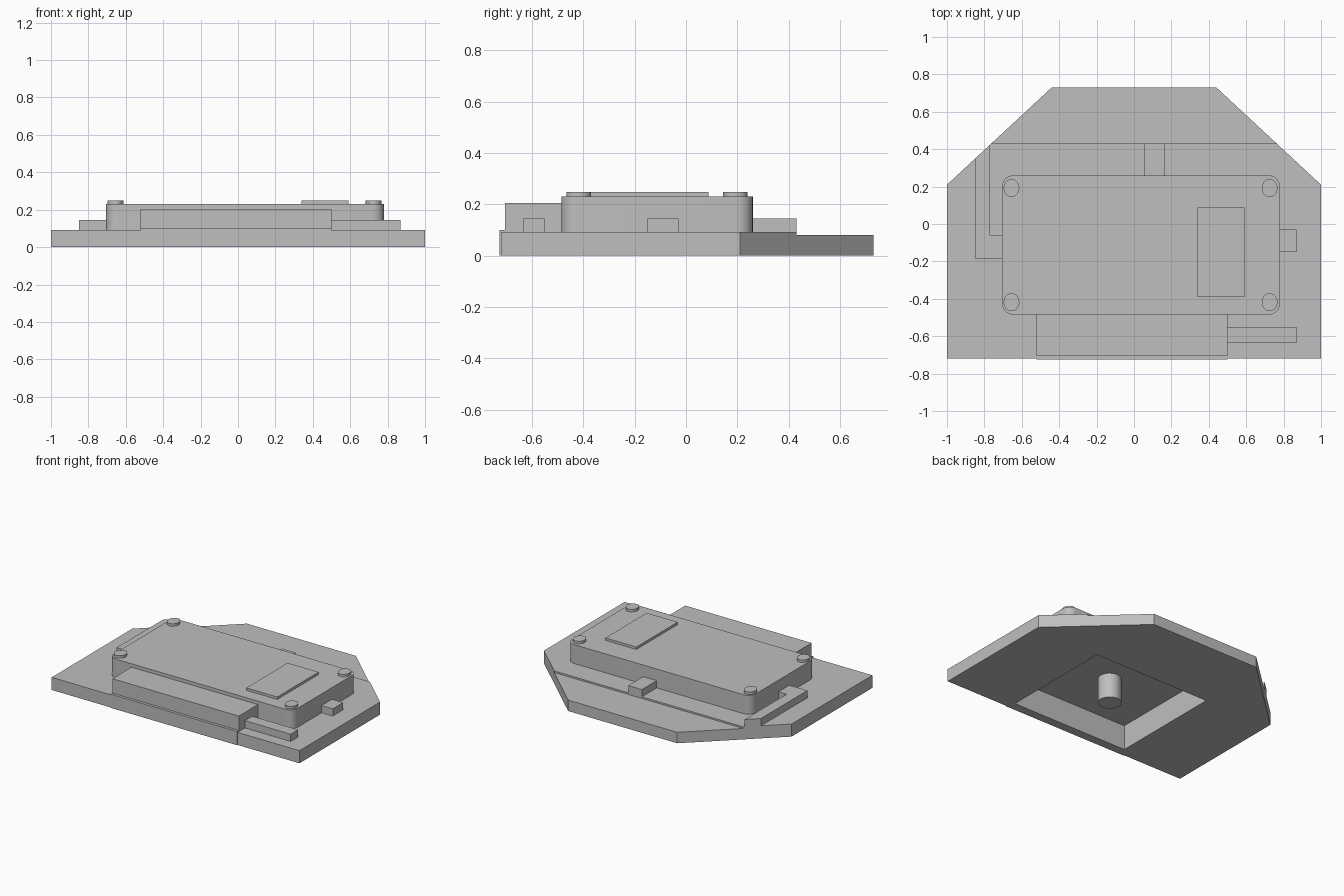
import bpy
import bmesh
import math

cube = bpy.data.objects.get("Cube")
if cube:
    bpy.data.objects.remove(cube, do_unlink=True)

grey = bpy.data.materials.new("plain grey")
grey.use_nodes = True
colour = (0.52, 0.52, 0.52, 1)
grey.diffuse_color = colour
grey.node_tree.nodes["Principled BSDF"].inputs["Base Color"].default_value = colour


def finish(name, bm):
    bmesh.ops.recalc_face_normals(bm, faces=bm.faces)
    mesh = bpy.data.meshes.new(name)
    bm.to_mesh(mesh)
    bm.free()
    mesh.materials.append(grey)
    ob = bpy.data.objects.new(name, mesh)
    bpy.context.collection.objects.link(ob)
    return ob


def prism(name, outline, z0, z1, corner=0):
    """Extrude a plan outline from z0 to z1, optionally rounding its corners."""
    bm = bmesh.new()
    face = bm.faces.new([bm.verts.new((x, y, z0)) for x, y in outline])
    top = bmesh.ops.extrude_face_region(bm, geom=[face])["geom"]
    for v in top:
        if isinstance(v, bmesh.types.BMVert):
            v.co.z = z1
    if corner:
        upright = [e for e in bm.edges
                   if abs(e.verts[0].co.z - e.verts[1].co.z) > 0.01]
        bmesh.ops.bevel(bm, geom=upright, offset=corner, segments=8,
                        profile=0.5, affect="EDGES")
    return finish(name, bm)


def box(name, x0, x1, y0, y1, z0, z1, corner=0):
    return prism(name, [(x0, y0), (x1, y0), (x1, y1), (x0, y1)], z0, z1, corner)


def cylinder(name, x, y, rx, ry, z0, z1):
    ring = [(x + rx * math.cos(math.tau * i / 32), y + ry * math.sin(math.tau * i / 32))
            for i in range(32)]
    return prism(name, ring, z0, z1)


def smooth(ob):
    bpy.ops.object.select_all(action="DESELECT")
    ob.select_set(True)
    bpy.context.view_layer.objects.active = ob
    bpy.ops.object.shade_smooth_by_angle(angle=math.radians(30))


def chamfer_y(x):
    """Back edge of the sloping plate corner at a given x."""
    return 0.21 + (1 - abs(x)) * 0.52 / 0.56


# Base plate with cut back corners, and the slightly raised deck
base = prism("base_plate", [(-1, -0.72), (1, -0.72), (1, 0.21), (0.44, 0.73),
                            (-0.44, 0.73), (-1, 0.21)], 0, 0.08)
step = 0.43
step_x = 1 - (step - 0.21) * 0.56 / 0.52
deck = prism("raised_deck", [(-1, -0.72), (1, -0.72), (1, 0.21), (step_x, step),
                             (-step_x, step), (-1, 0.21)], 0.08, 0.092)

# Main housing and front box
housing = box("housing", -0.705, 0.78, -0.485, 0.26, 0.09, 0.23, corner=0.06)
front_box = box("front_box", -0.52, 0.5, -0.705, -0.48, 0.09, 0.205)
lip = box("front_lip", -0.52, 0.5, -0.725, -0.7, 0, 0.1)

# Open pocket beneath, with its central post
pocket = box("pocket_cutter", -0.47, 0.47, -0.66, 0.18, -0.1, 0.18)
pocket.hide_render = True
pocket.hide_viewport = True
for ob in (base, deck, housing, front_box):
    cut = ob.modifiers.new("pocket", "BOOLEAN")
    cut.operation = "DIFFERENCE"
    cut.solver = "EXACT"
    cut.object = pocket
post = cylinder("centre_post", 0, -0.25, 0.078, 0.078, 0, 0.19)

# Screw heads and label plate on the lid
for side, x in (("right", -0.655), ("left", 0.725)):
    for end, y in (("front", -0.418), ("back", 0.192)):
        smooth(cylinder(f"screw_{end}_{side}", x, y, 0.042, 0.048, 0.22, 0.248))
box("label_plate", 0.34, 0.59, -0.39, 0.087, 0.22, 0.248)

# Connectors and channels around the housing
channel_top = 0.145
box("front_strip", 0.49, 0.87, -0.635, -0.55, 0.085, channel_top)
box("side_block", 0.77, 0.87, -0.15, -0.03, 0.085, channel_top)
box("back_block", 0.055, 0.165, 0.25, step, 0.085, channel_top)
prism("side_channel", [(-0.85, -0.185), (-0.69, -0.185), (-0.69, -0.06), (-0.77, -0.06),
                       (-0.77, chamfer_y(0.77)), (-0.85, chamfer_y(0.85))],
      0.085, channel_top)

for ob in (housing, post):
    smooth(ob)
